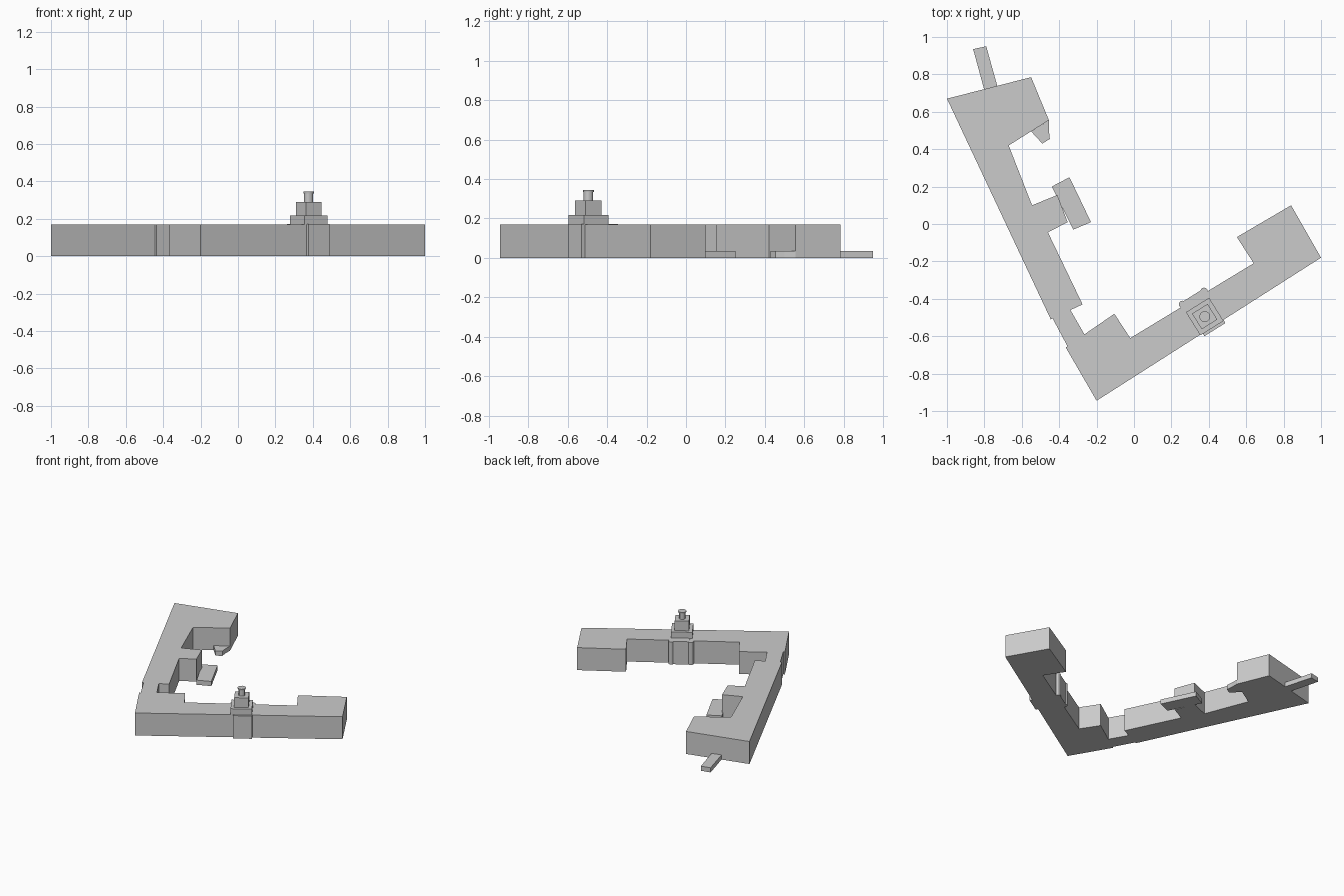
import bpy, bmesh, math

if "Cube" in bpy.data.objects:
    bpy.data.objects.remove(bpy.data.objects["Cube"])

ANGLE = math.radians(32)   # direction of the east wing


def prism(name, outline, z0, z1):
    """Extrude a flat outline between two heights."""
    bm = bmesh.new()
    base = bm.faces.new([bm.verts.new((x, y, z0)) for x, y in outline])
    ext = bmesh.ops.extrude_face_region(bm, geom=[base])
    for v in ext["geom"]:
        if isinstance(v, bmesh.types.BMVert):
            v.co.z = z1
    bmesh.ops.recalc_face_normals(bm, faces=bm.faces[:])
    mesh = bpy.data.meshes.new(name)
    bm.to_mesh(mesh)
    bm.free()
    ob = bpy.data.objects.new(name, mesh)
    bpy.context.collection.objects.link(ob)
    return ob


def turned_box(name, cx, cy, hx, hy, z0, z1):
    """Box aligned with the east wing."""
    c, s = math.cos(ANGLE), math.sin(ANGLE)
    pts = [(cx + u * c - v * s, cy + u * s + v * c)
           for u, v in ((-hx, -hy), (hx, -hy), (hx, hy), (-hx, hy))]
    return prism(name, pts, z0, z1)


def round_post(name, cx, cy, r, z0, z1, r_top=None, sides=12):
    bpy.ops.mesh.primitive_cone_add(vertices=sides, radius1=r, radius2=r_top or r,
                                    depth=z1 - z0, location=(cx, cy, (z0 + z1) / 2))
    bpy.context.object.name = name
    bpy.ops.object.shade_smooth_by_angle()


# Main L-shaped building
prism("main_building", [
    (-0.20, -0.945), (1.00, -0.18), (0.84, 0.10), (0.55, -0.07), (0.64, -0.21),
    (-0.02, -0.61), (-0.105, -0.48), (-0.265, -0.59), (-0.34, -0.46),
    (-0.275, -0.43), (-0.46, -0.045), (-0.355, 0.01), (-0.41, 0.155),
    (-0.545, 0.10), (-0.67, 0.42), (-0.455, 0.555), (-0.55, 0.785),
    (-1.00, 0.67), (-0.445, -0.51), (-0.435, -0.505), (-0.355, -0.655), (-0.365, -0.66),
], 0, 0.17)

# Low entrance platforms
prism("inner_platform", [(-0.44, 0.20), (-0.345, 0.25), (-0.23, 0.01), (-0.325, -0.03)], 0, 0.035)
prism("north_porch", [(-0.86, 0.935), (-0.79, 0.95), (-0.73, 0.735), (-0.80, 0.715)], 0, 0.035)
prism("east_step", [(-0.455, 0.555), (-0.455, 0.50), (-0.45, 0.455), (-0.49, 0.43), (-0.55, 0.495)], 0, 0.035)

# Entrance bay with columns at its rear corners
turned_box("entrance_bay", 0.375, -0.472, 0.066, 0.109, 0, 0.172)
for i, (x, y) in enumerate(((0.26, -0.43), (0.375, -0.36))):
    round_post(f"bay_column_{i + 1}", x, y, 0.02, 0, 0.17)

# Stepped tower on the bay
TX, TY = 0.378, -0.495
turned_box("tower_base", TX, TY, 0.073, 0.073, 0.17, 0.217)
turned_box("tower_middle", TX, TY, 0.049, 0.049, 0.217, 0.29)
round_post("tower_lantern", TX, TY, 0.024, 0.29, 0.335)
round_post("tower_cap", TX, TY, 0.027, 0.335, 0.345, 0.029)
